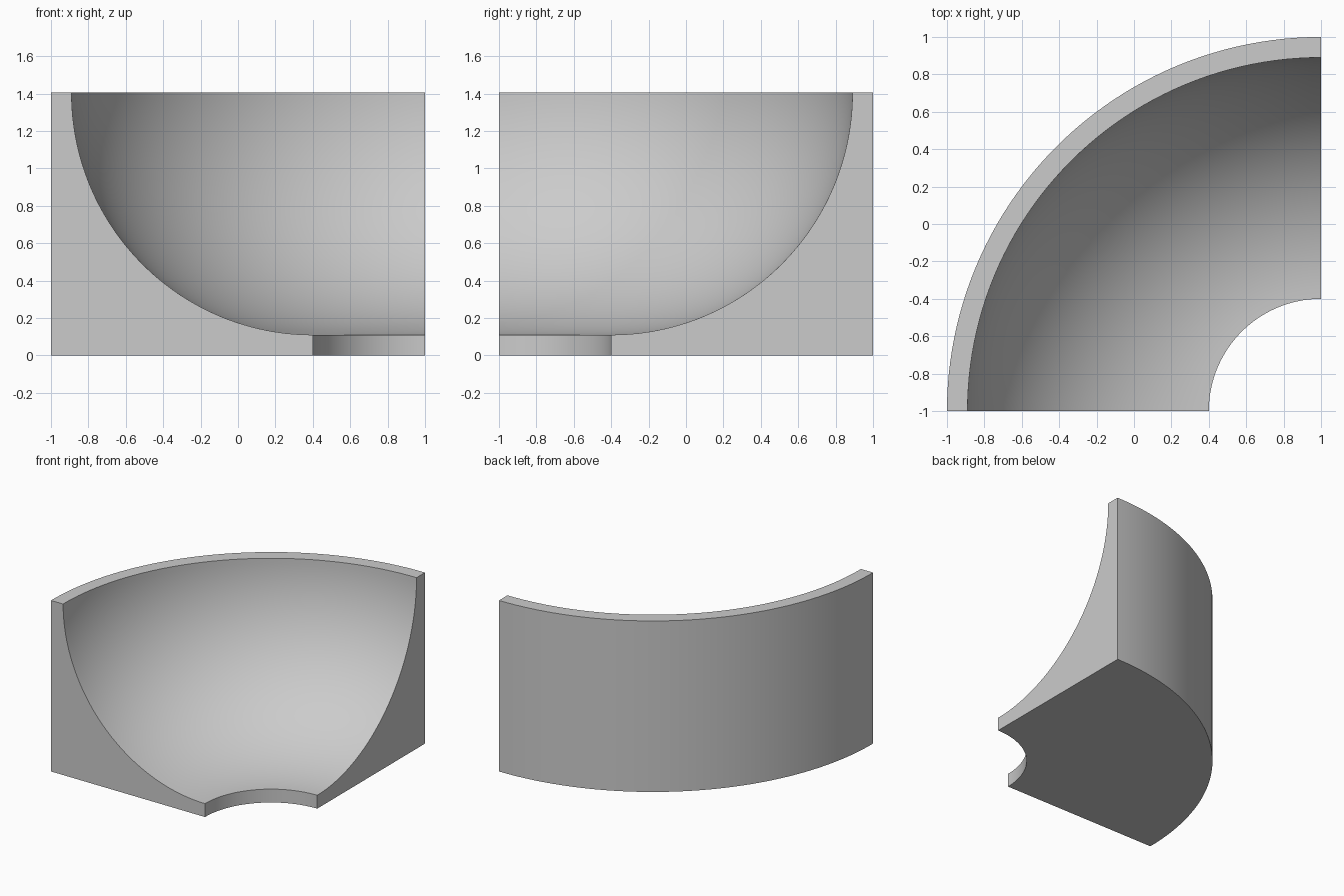
import bpy, bmesh
from math import sin, cos, pi

if "Cube" in bpy.data.objects:
    bpy.data.objects.remove(bpy.data.objects["Cube"])

AXIS = (1.0, -1.0)     # revolve axis at the front right corner
R_OUT, R_HOLE, R_ARC = 2.0, 0.6, 1.295
HEIGHT, FLOOR = 1.405, 0.11
ARC_STEPS, TURN_STEPS = 48, 48

# Cross-section (radius, z): solid block with a concave quarter-round inside
profile = [(R_HOLE, 0), (R_OUT, 0), (R_OUT, HEIGHT)]
for i in range(ARC_STEPS + 1):
    a = pi / 2 * i / ARC_STEPS
    profile.append((R_HOLE + (R_ARC - 0.005) * cos(a), HEIGHT - R_ARC * sin(a)))

# Revolve the section through a quarter turn
bm = bmesh.new()
rings = []
for j in range(TURN_STEPS + 1):
    t = pi / 2 + pi / 2 * j / TURN_STEPS
    rings.append([bm.verts.new((AXIS[0] + r * cos(t), AXIS[1] + r * sin(t), z))
                  for r, z in profile])
n = len(profile)
for a, b in zip(rings, rings[1:]):
    for k in range(n):
        m = (k + 1) % n
        bm.faces.new((a[k], a[m], b[m], b[k]))

# Flat cut ends
bm.faces.new(rings[0])
bm.faces.new(rings[-1])
bmesh.ops.recalc_face_normals(bm, faces=bm.faces)

mesh = bpy.data.meshes.new("quarter_bowl_corner")
bm.to_mesh(mesh)
bm.free()
obj = bpy.data.objects.new("quarter_bowl_corner", mesh)
bpy.context.collection.objects.link(obj)

# Smooth curved faces, crisp rims
bpy.context.view_layer.objects.active = obj
obj.select_set(True)
bpy.ops.object.shade_smooth_by_angle(angle=pi / 6)
